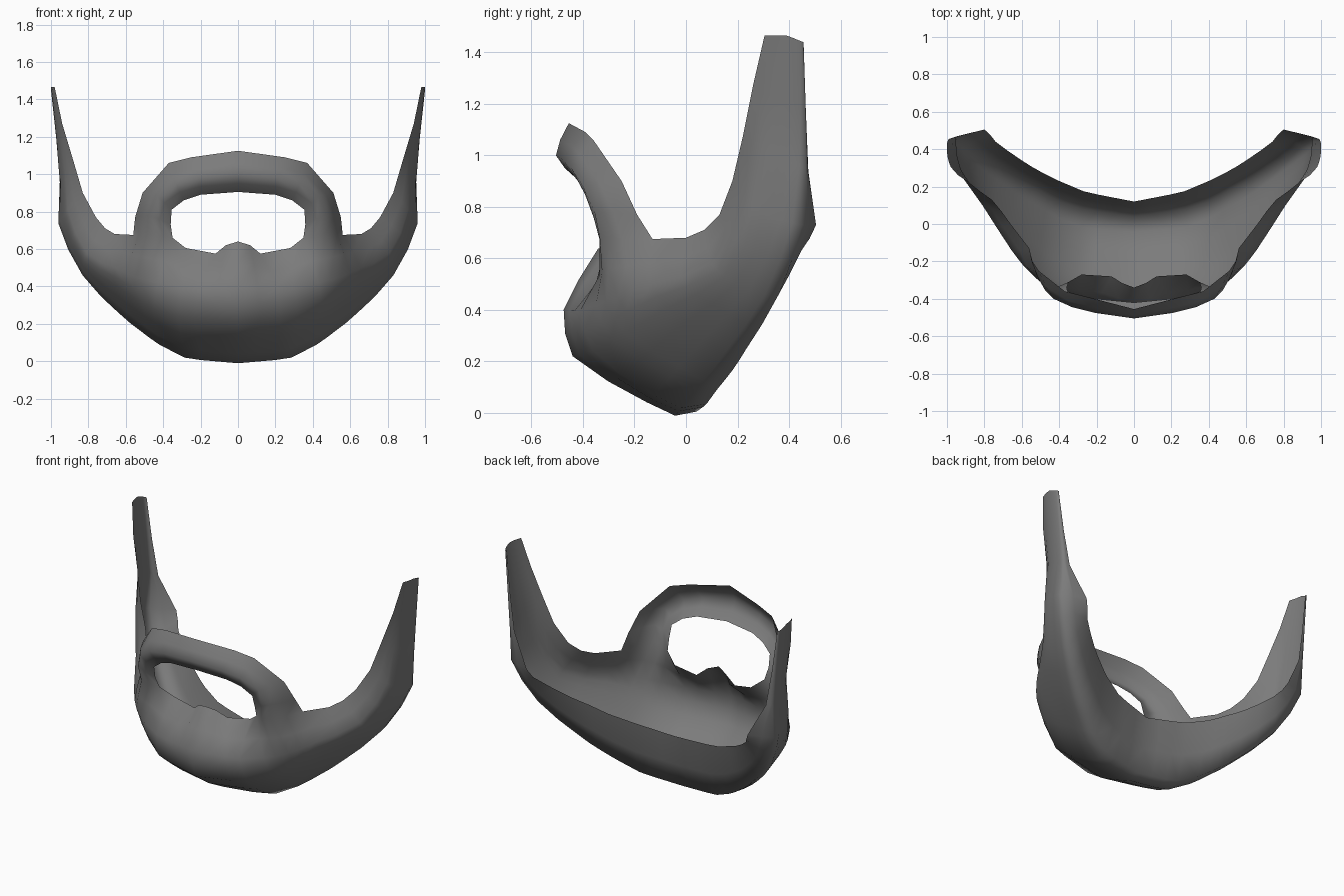
import bpy, bmesh
from mathutils import Vector

if "Cube" in bpy.data.objects:
    bpy.data.objects.remove(bpy.data.objects["Cube"])

# --- helpers -------------------------------------------------------------
def spline(p, i, t, round_=1.0):
    """Catmull-Rom point on span i of the list p, blended towards a straight line."""
    a, b = p[i], p[i + 1]
    pre = p[i - 1] if i > 0 else 2 * a - b
    nxt = p[i + 2] if i + 2 < len(p) else 2 * b - a
    c = 0.5 * (2 * a + (b - pre) * t + (2 * pre - 5 * a + 4 * b - nxt) * t * t
               + (3 * a - pre - 3 * b + nxt) * t ** 3)
    return a.lerp(b, t).lerp(c, round_)

def rail(points):
    """Fill a rail given at the key stations to one point per column."""
    p = [Vector(q) for q in points]
    out = []
    for i in range(len(KEYS) - 1):
        n = KEYS[i + 1] - KEYS[i]
        out += [spline(p, i, k / n) for k in range(n)]
    return out + [p[-1]]

def add_grid(bm, rows):
    """Quads between neighbouring point rows."""
    v = [[bm.verts.new(q) for q in r] for r in rows]
    for r0, r1 in zip(v, v[1:]):
        for k in range(len(r0) - 1):
            bm.faces.new((r0[k], r0[k + 1], r1[k + 1], r1[k]))

# --- rails of the right half, chin centre to sideburn tip -----------------
KEYS = [0, 3, 4, 6, 8, 10, 12, 13, 15]
neck = rail([(0, .12, .36), (.27, .175, .40), (.40, .23, .44), (.50, .28, .49),
             (.60, .34, .54), (.74, .44, .64), (.80, .505, .73), (.91, .475, .94),
             (.98, .455, 1.44)])
jaw = rail([(0, .04, .005), (.28, .08, .035), (.40, .12, .09), (.51, .18, .165),
            (.62, .235, .25), (.82, .36, .46), (.95, .45, .73), (.95, .465, .95),
            (.99, .455, 1.44)])
under = rail([(0, -.15, .04), (.29, -.13, .07), (.43, -.06, .14), (.54, .01, .22),
              (.65, .09, .31), (.83, .25, .485), (.95, .37, .75), (.95, .41, .97),
              (1, .43, 1.45)])
chin = rail([(0, -.44, .22), (.32, -.36, .24), (.45, -.28, .28), (.555, -.19, .34),
             (.66, -.07, .41), (.825, .15, .53), (.93, .29, .78), (.945, .36, 1.0),
             (1, .39, 1.465)])
cheek = rail([(0, -.475, .40), (.30, -.41, .40), (.43, -.35, .42), (.55, -.265, .45),
              (.655, -.14, .50), (.81, .10, .58), (.91, .24, .81), (.925, .29, 1.02),
              (.995, .35, 1.465)])
# upper edge: lower lip, moustache root, cheek line, sideburn
top = [Vector(q) for q in
       [(0, -.34, .64), (.065, -.315, .62), (.12, -.28, .575), (.28, -.27, .605),
        (.35, -.31, .66), (.405, -.335, .67), (.465, -.335, .68), (.53, -.25, .68),
        (.56, -.13, .675), (.66, 0, .68), (.71, .07, .71), (.76, .13, .77),
        (.83, .18, .90), (.88, .22, 1.07), (.94, .26, 1.27), (.98, .305, 1.465)]]

# --- beard shell, from neck edge under the jaw and up to the top edge -------
bm = bmesh.new()
columns = []
ROUND = (1, 1, .8, .45, .9)
for pts in zip(neck, jaw, under, chin, cheek, top):
    columns.append([spline(pts, i, t, ROUND[i]) for i in range(5) for t in (0, .5)]
                   + [pts[-1]])
add_grid(bm, list(zip(*columns)))

# --- moustache: inner edge, crest, outer edge, from root to centre ---------
moustache = [[Vector(q) for q in s] for s in (
    [(.36, -.34, .73), (.475, -.355, .78), (.55, -.19, .77)],
    [(.355, -.36, .81), (.43, -.40, .88), (.51, -.25, .90)],
    [(.29, -.38, .86), (.33, -.445, .95), (.37, -.36, 1.06)],
    [(.20, -.40, .89), (.21, -.475, .98), (.25, -.39, 1.09)],
    [(0, -.42, .905), (0, -.505, 1.0), (0, -.455, 1.125)])]
add_grid(bm, [top[4:9]] + [[spline(s, i, t) for i in range(2) for t in (0, .5)] + [s[-1]]
                           for s in moustache])
bmesh.ops.remove_doubles(bm, verts=bm.verts, dist=.0005)

mesh = bpy.data.meshes.new("beard")
bm.to_mesh(mesh)
bm.free()
beard = bpy.data.objects.new("beard", mesh)
bpy.context.collection.objects.link(beard)

# --- hair colour, mirror, smooth shading ------------------------------------
hair = bpy.data.materials.new("dark grey hair")
hair.diffuse_color = (.2, .2, .2, 1)
hair.use_nodes = True
hair.node_tree.nodes["Principled BSDF"].inputs["Base Color"].default_value = hair.diffuse_color
mesh.materials.append(hair)
mirror = beard.modifiers.new("mirror", 'MIRROR')
mirror.use_clip = True
mirror.merge_threshold = .002
mesh.polygons.foreach_set("use_smooth", [True] * len(mesh.polygons))
mesh.update()
